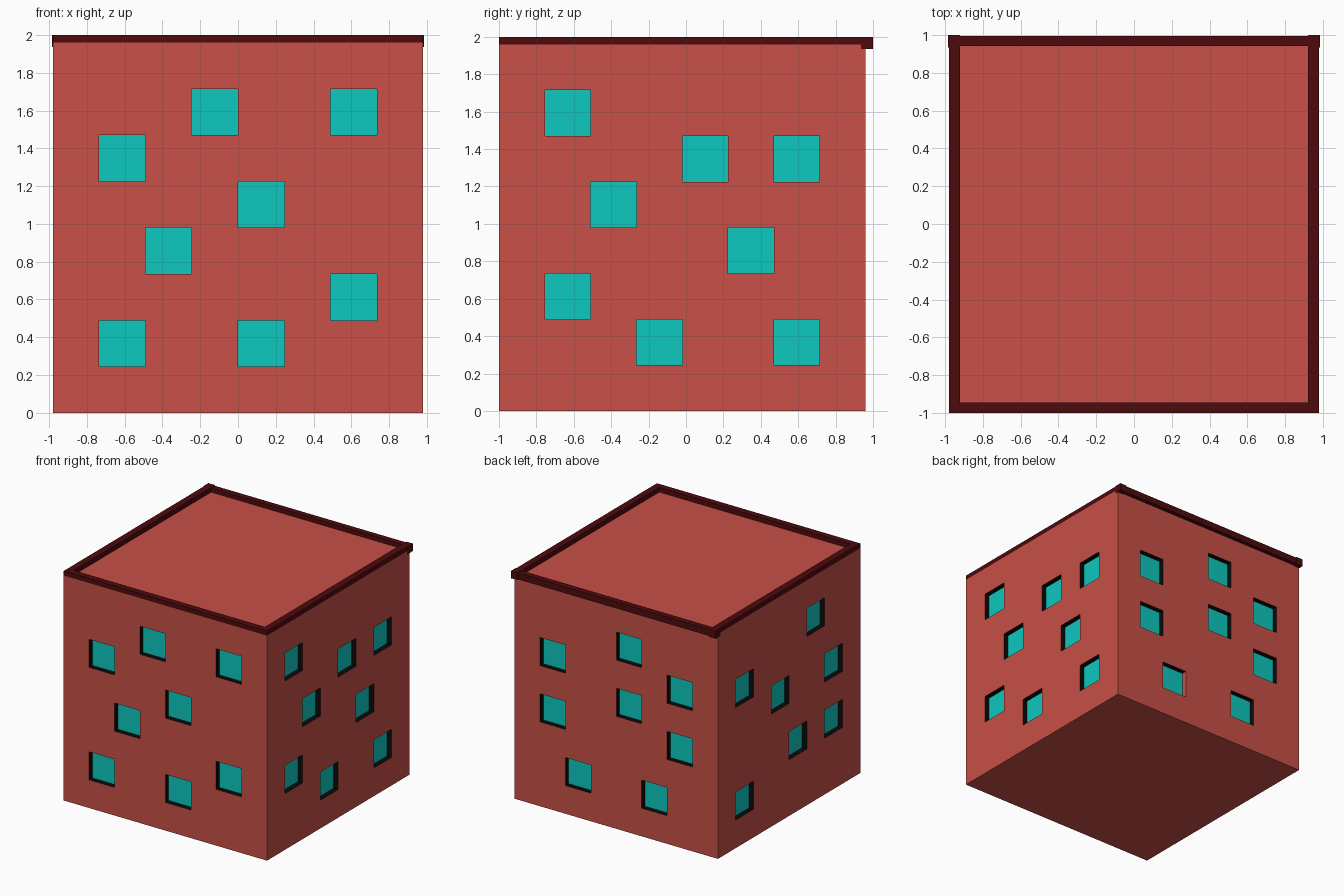
import bpy, bmesh
from mathutils import Vector

if "Cube" in bpy.data.objects:
    bpy.data.objects.remove(bpy.data.objects["Cube"])

S = 1.96          # side of the building block
N = 8             # wall cells per side
C = S / N
DEPTH = 0.045     # window recess


def material(name, rgb):
    m = bpy.data.materials.new(name)
    m.diffuse_color = (*rgb, 1)
    m.use_nodes = True
    m.node_tree.nodes["Principled BSDF"].inputs["Base Color"].default_value = m.diffuse_color
    return m


BRICK = material("brick", (0.58, 0.08, 0.063))
GLASS = material("glass", (0.004, 0.58, 0.52))
REVEAL = material("reveal", (0.003, 0.003, 0.003))
TRIM = material("trim", (0.075, 0.003, 0.004))

# windows as (column, row); columns count from -x (front, back) or -y (sides)
WINDOWS = {
    (0, -1): [(1, 5), (3, 6), (6, 6), (4, 4), (2, 3), (6, 2), (1, 1), (4, 1)],
    (1, 0): [(1, 6), (1, 2), (2, 4), (3, 1), (4, 5), (5, 3), (6, 5), (6, 1)],
    (0, 1): [(6, 5), (6, 3), (3, 6), (3, 4), (1, 5), (1, 3), (5, 1), (2, 1)],
    (-1, 0): [(6, 5), (6, 1), (4, 4), (3, 2), (1, 4), (1, 2), (2, 6)],
}

# building block with gridded walls
bm = bmesh.new()
bmesh.ops.create_cube(bm, size=S)
bmesh.ops.translate(bm, verts=bm.verts, vec=(0, -0.02, S / 2))
bmesh.ops.subdivide_edges(bm, edges=bm.edges[:], cuts=N - 1, use_grid_fill=True)
bm.normal_update()

panes = []
for f in bm.faces:
    c, n = f.calc_center_median(), f.normal
    key = (round(n.x), round(n.y))
    along = c.x + S / 2 if key[0] == 0 else c.y + 1
    cell = (int(along / C), int(c.z / C))
    if cell in WINDOWS.get(key, ()):
        panes.append(f)

# sink each window cell straight into the wall
for f in panes:
    n = f.normal.copy()
    rim = [v.co.copy() for v in f.verts]
    bm.faces.remove(f)
    outer = [bm.verts.new(p) for p in rim]
    inner = [bm.verts.new(p - n * DEPTH) for p in rim]
    bm.faces.new(inner).material_index = 1
    for i in range(4):
        j = (i + 1) % 4
        bm.faces.new((outer[i], outer[j], inner[j], inner[i])).material_index = 2

mesh = bpy.data.meshes.new("building")
bm.normal_update()
# one reveal on the back wall is left in brick
for f in bm.faces:
    c = f.calc_center_median()
    if (f.material_index == 2 and f.normal.x > 0.9 and c.y > 0.9
            and c.z < 2 * C and abs(c.x + S / 2 - 5 * C) < 0.02):
        f.material_index = 0
bm.to_mesh(mesh)
bm.free()
for m in (BRICK, GLASS, REVEAL):
    mesh.materials.append(m)
bpy.context.collection.objects.link(bpy.data.objects.new("building", mesh))


def box(name, lo, hi):
    lo, hi = Vector(lo), Vector(hi)
    bpy.ops.mesh.primitive_cube_add(size=1, location=(lo + hi) / 2)
    o = bpy.context.object
    o.name = name
    o.scale = hi - lo
    o.data.materials.append(TRIM)


# roof parapet
box("front_parapet", (-0.98, -1, S), (0.98, -0.945, 2))
for side, s in (("left", -1), ("right", 1)):
    x = sorted((s * 0.92, s * 0.98))
    box(side + "_parapet", (x[0], -0.945, S), (x[1], 0.94, 2))
    # corner blocks at the back
    x = sorted((s * 0.92, s * 0.985))
    box(side + "_corner_block", (x[0], 0.935, 1.935), (x[1], 1.0, 2))
# back cornice overhanging the wall
box("back_cornice", (-0.92, 0.943, 1.94), (0.92, 0.995, 1.996))
